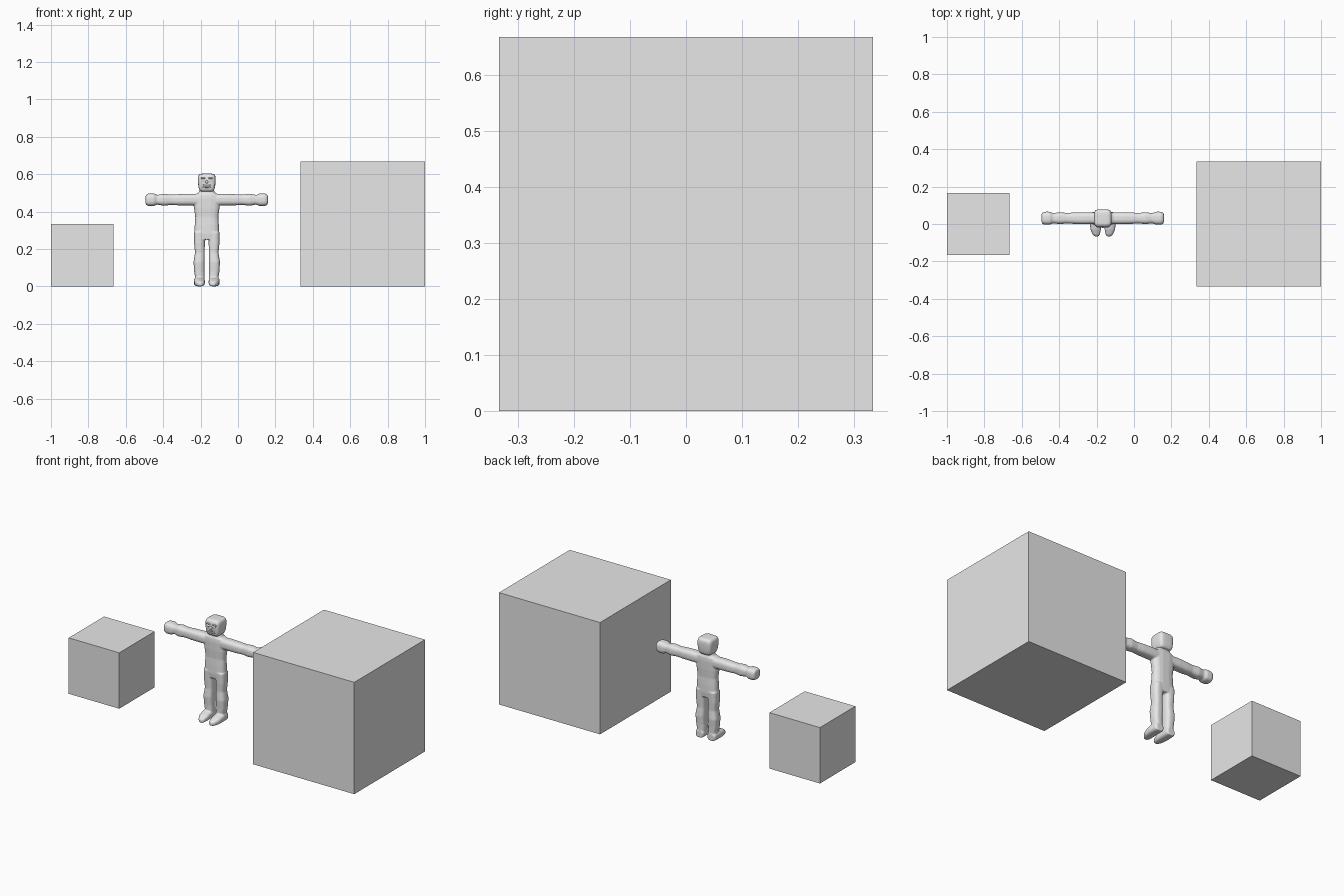
import bpy, bmesh, math
from mathutils import Vector

if "Cube" in bpy.data.objects:
    bpy.data.objects.remove(bpy.data.objects["Cube"], do_unlink=True)

grey = bpy.data.materials.new("light grey")
grey.use_nodes = True
grey.diffuse_color = (0.8, 0.8, 0.8, 1)
grey.node_tree.nodes["Principled BSDF"].inputs["Base Color"].default_value = (0.8, 0.8, 0.8, 1)

CX = -0.167   # centre line of the figure
MY = 0.031    # mid depth of the figure


def finish(name, bm, smooth=True):
    bmesh.ops.recalc_face_normals(bm, faces=bm.faces)
    for f in bm.faces:
        f.smooth = smooth
    me = bpy.data.meshes.new(name)
    bm.to_mesh(me)
    bm.free()
    me.materials.append(grey)
    ob = bpy.data.objects.new(name, me)
    bpy.context.collection.objects.link(ob)
    return ob


def crate(name, x, size):
    bm = bmesh.new()
    bmesh.ops.create_cube(bm, size=size)
    bmesh.ops.translate(bm, verts=bm.verts, vec=(x, 0, size / 2))
    return finish(name, bm, False)


def loft(bm, axis, sections, side=1, power=2.8, n=16):
    """Skin rounded sections (position, centre u, centre v, half u, half v)."""
    rings = []
    for t, cu, cv, hu, hv in sections:
        ring = []
        for i in range(n):
            a = math.tau * (i + 0.5) / n
            c, s = math.cos(a), math.sin(a)
            u = cu + hu * math.copysign(abs(c) ** (2 / power), c)
            v = cv + hv * math.copysign(abs(s) ** (2 / power), s)
            p = {"x": (t, u, v), "y": (u, t, v), "z": (u, v, t)}[axis]
            ring.append(bm.verts.new((CX + side * p[0], p[1], p[2])))
        rings.append(ring)
    for a, b in zip(rings, rings[1:]):
        for i in range(n):
            j = (i + 1) % n
            bm.faces.new((a[i], a[j], b[j], b[i]))
    bm.faces.new(rings[0])
    bm.faces.new(rings[-1])


def modifier(ob, kind, **settings):
    m = ob.modifiers.new(kind.title(), kind)
    for key, value in settings.items():
        setattr(m, key, value)


def ball(bm, x, y, z, rx, ry, rz):
    made = bmesh.ops.create_uvsphere(bm, u_segments=14, v_segments=8, radius=1)["verts"]
    for v in made:
        v.co = Vector((CX + x + v.co.x * rx, y + v.co.y * ry, z + v.co.z * rz))


# Two plain boxes
crate("small_box", -0.8333, 0.3333)
crate("large_box", 0.6667, 0.6667)

# Body: torso and neck
body = bmesh.new()
loft(body, "z", [
    (0.25, 0, MY, 0.060, 0.031), (0.28, 0, MY, 0.067, 0.034),
    (0.33, 0, MY, 0.065, 0.033), (0.37, 0, MY, 0.062, 0.031),
    (0.42, 0, MY, 0.069, 0.034), (0.47, 0, MY, 0.072, 0.035),
    (0.49, 0, MY, 0.068, 0.033), (0.50, 0, MY, 0.045, 0.028),
    (0.52, 0, MY, 0.036, 0.026)])
for side in (1, -1):
    # Arms with wrist and fist
    loft(body, "x", [
        (0.04, MY, 0.463, 0.031, 0.031), (0.10, MY, 0.464, 0.032, 0.031),
        (0.15, MY, 0.463, 0.031, 0.030), (0.19, MY, 0.463, 0.028, 0.028),
        (0.23, MY, 0.463, 0.032, 0.032), (0.265, MY, 0.463, 0.027, 0.026),
        (0.283, MY, 0.463, 0.035, 0.034), (0.31, MY, 0.463, 0.035, 0.034),
        (0.323, MY, 0.463, 0.030, 0.029), (0.327, MY, 0.463, 0.020, 0.019)], side)
    # Legs with knee and calf
    loft(body, "z", [
        (0.01, 0.039, MY, 0.026, 0.029), (0.05, 0.037, MY, 0.026, 0.029),
        (0.08, 0.040, MY, 0.028, 0.030), (0.13, 0.041, MY, 0.030, 0.034),
        (0.18, 0.037, MY, 0.026, 0.029), (0.23, 0.039, MY, 0.029, 0.032),
        (0.29, 0.038, MY, 0.030, 0.034)], side)
    # Feet narrowing to the toe
    loft(body, "y", [
        (0.061, 0.038, 0.021, 0.022, 0.020), (0.05, 0.039, 0.024, 0.028, 0.024),
        (0.01, 0.040, 0.025, 0.030, 0.025), (-0.03, 0.038, 0.020, 0.028, 0.020),
        (-0.055, 0.035, 0.015, 0.020, 0.015), (-0.066, 0.033, 0.012, 0.010, 0.010)], side)
ob = finish("body", body)
modifier(ob, "REMESH", mode="VOXEL", voxel_size=0.0035, use_smooth_shade=True)
modifier(ob, "SMOOTH", factor=0.5, iterations=4)

# Boxy head with a narrower jaw
head = bmesh.new()
loft(head, "z", [
    (0.506, 0, MY, 0.031, 0.032), (0.511, 0, MY, 0.038, 0.040),
    (0.525, 0, MY, 0.044, 0.045), (0.55, 0, MY, 0.047, 0.047),
    (0.58, 0, MY, 0.048, 0.048), (0.594, 0, MY, 0.045, 0.045),
    (0.601, 0, MY, 0.038, 0.038), (0.603, 0, MY, 0.026, 0.026)],
    power=4.5, n=24)
modifier(finish("head", head), "SUBSURF", levels=1, render_levels=1)

# Face: brow, eyes, nose, lips
face = bmesh.new()
for side in (1, -1):
    ball(face, side * 0.019, -0.014, 0.578, 0.017, 0.005, 0.004)
    ball(face, side * 0.018, -0.014, 0.566, 0.011, 0.004, 0.007)
ball(face, 0, -0.016, 0.558, 0.007, 0.006, 0.009)
for z in (0.542, 0.531):
    ball(face, 0, -0.013, z, 0.024, 0.005, 0.004)
finish("face_features", face)
